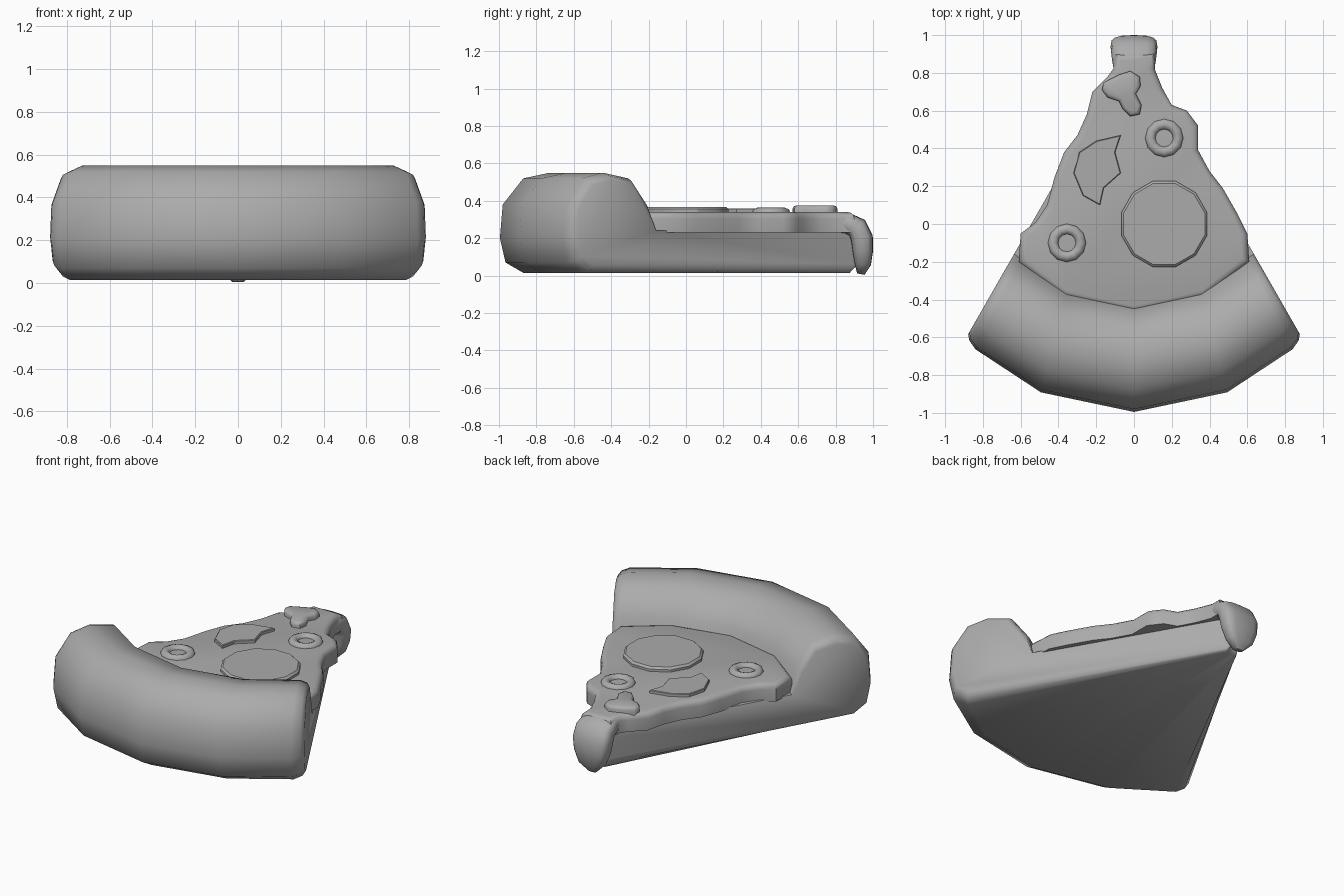
import bpy, bmesh
from math import sin, cos, pi, radians
from mathutils import Vector

default_cube = bpy.data.objects.get("Cube")
if default_cube:
    bpy.data.objects.remove(default_cube, do_unlink=True)

GREY = (0.41, 0.41, 0.41, 1)
grey = bpy.data.materials.new("plain_grey")
grey.use_nodes = True
grey.diffuse_color = GREY
grey.node_tree.nodes["Principled BSDF"].inputs["Base Color"].default_value = GREY


def finish(obj, angle):
    """Give the part its material and smooth shading with sharp edges kept."""
    obj.data.materials.clear()
    obj.data.materials.append(grey)
    bpy.ops.object.select_all(action="DESELECT")
    obj.select_set(True)
    bpy.context.view_layer.objects.active = obj
    bpy.ops.object.shade_smooth_by_angle(angle=radians(angle))


def object_from(bm, name, angle):
    bmesh.ops.recalc_face_normals(bm, faces=bm.faces)
    mesh = bpy.data.meshes.new(name)
    bm.to_mesh(mesh)
    bm.free()
    obj = bpy.data.objects.new(name, mesh)
    bpy.context.collection.objects.link(obj)
    finish(obj, angle)


def loft(name, rings, angle):
    """Skin a row of closed rings and cap both ends."""
    bm = bmesh.new()
    loops = [[bm.verts.new(p) for p in ring] for ring in rings]
    for a, b in zip(loops, loops[1:]):
        for i in range(len(a)):
            j = (i + 1) % len(a)
            bm.faces.new((a[i], a[j], b[j], b[i]))
    bm.faces.new(loops[0])
    bm.faces.new(loops[-1])
    object_from(bm, name, angle)


def slab(name, outline, bottom, top, bevel, segments, angle):
    """Extrude a flat outline upwards and round its upper rim."""
    bm = bmesh.new()
    low = [bm.verts.new((x, y, bottom)) for x, y in outline]
    high = [bm.verts.new((x, y, top)) for x, y in outline]
    bm.faces.new(low)
    rim = bm.faces.new(high)
    for i in range(len(low)):
        j = (i + 1) % len(low)
        bm.faces.new((low[i], low[j], high[j], high[i]))
    bmesh.ops.recalc_face_normals(bm, faces=bm.faces)
    bmesh.ops.bevel(bm, geom=list(rim.edges), offset=bevel, segments=segments,
                    profile=0.5, affect="EDGES")
    object_from(bm, name, angle)


# Dough: one radial profile (radius, height) swept around the tip
APEX = 0.95
profile = [(0.09, 0.015), (1.82, 0.015), (1.915, 0.07), (1.945, 0.2), (1.93, 0.38),
           (1.82, 0.52), (1.68, 0.55), (1.52, 0.52), (1.41, 0.38), (1.375, 0.24),
           (0.12, 0.24), (0.04, 0.2), (0.04, 0.06)]


def section(degrees, scale, shrink):
    """Profile at one angle; shrink pulls the crust in and lifts the bottom."""
    a = radians(degrees)
    ring = []
    for r, z in profile:
        if r > 1.4:
            r, z = 1.66 + (r - 1.66) * shrink, 0.29 + (z - 0.29) * shrink
        elif z < 0.05:
            z = 0.29 + (z - 0.29) * shrink
        ring.append((r * scale * sin(a), APEX - r * scale * cos(a), z))
    return ring


half = [(15, 0.98, 1), (27.5, 0.935, 1), (29.1, 0.93, 0.94), (29.8, 0.93, 0.84)]
steps = [(-a, s, k) for a, s, k in reversed(half)] + [(0, 1, 1)] + half
loft("crust_and_dough", [section(*s) for s in steps], 55)

# Melted cheese sheet with a wavy rim
cheese = [(0, -0.47), (0.375, -0.385), (0.61, -0.2), (0.6, -0.05), (0.55, 0.05),
          (0.47, 0.19), (0.4, 0.28), (0.34, 0.39), (0.34, 0.52), (0.28, 0.6),
          (0.2, 0.63), (0.15, 0.72), (0.11, 0.82), (0.11, 0.9), (-0.1, 0.9),
          (-0.11, 0.82), (-0.14, 0.78), (-0.22, 0.7), (-0.25, 0.58), (-0.3, 0.47),
          (-0.37, 0.38), (-0.42, 0.25), (-0.46, 0.1), (-0.52, 0.01), (-0.6, -0.05),
          (-0.61, -0.2), (-0.375, -0.385)]
slab("cheese", cheese, 0.23, 0.34, 0.035, 3, 45)

# Cheese drip bending over the tip: y, z, half thickness, half width
drip = [(0.78, 0.28, 0.055, 0.1), (0.86, 0.281, 0.057, 0.115), (0.915, 0.255, 0.06, 0.122),
        (0.94, 0.2, 0.06, 0.124), (0.945, 0.13, 0.055, 0.113),
        (0.945, 0.06, 0.044, 0.085), (0.935, 0.008, 0.02, 0.03)]


def rounded(value):
    return abs(value) ** 0.6 * (1 if value > 0 else -1)


turns = [2 * pi * k / 16 for k in range(16)]
rings = []
for i, (y, z, thick, wide) in enumerate(drip):
    before, after = drip[max(i - 1, 0)], drip[min(i + 1, len(drip) - 1)]
    along = Vector((0, after[0] - before[0], after[1] - before[1])).normalized()
    out = Vector((0, -along.z, along.y))
    rings.append([Vector((wide * rounded(cos(t)), y, z)) + out * thick * rounded(sin(t))
                  for t in turns])
loft("cheese_drip", rings, 60)

# Round sausage slice
disc = [(0.16 + 0.235 * cos(pi * k / 6 + pi / 12), 0.235 * sin(pi * k / 6 + pi / 12))
        for k in range(12)]
slab("sausage_slice", disc, 0.32, 0.367, 0.012, 1, 30)

# Olive rings
for side, x, y in (("left", 0.16, 0.455), ("right", -0.355, -0.1)):
    bpy.ops.mesh.primitive_torus_add(location=(x, y, 0.333), major_radius=0.074,
                                     minor_radius=0.03, major_segments=12, minor_segments=8)
    olive = bpy.context.object
    olive.name = side + "_olive_ring"
    finish(olive, 60)

# Mushroom slice
mushroom = [(-0.17, 0.71), (-0.16, 0.75), (-0.08, 0.79), (-0.02, 0.81), (0.03, 0.78),
            (0.035, 0.73), (0.01, 0.69), (0.04, 0.63), (0.03, 0.58), (-0.02, 0.57),
            (-0.06, 0.61), (-0.08, 0.65), (-0.14, 0.67)]
slab("mushroom_slice", mushroom, 0.32, 0.376, 0.02, 2, 60)

# Pepper piece
pepper = [(-0.07, 0.47), (-0.1, 0.38), (-0.07, 0.27), (-0.16, 0.19), (-0.18, 0.1),
          (-0.27, 0.15), (-0.32, 0.27), (-0.29, 0.38), (-0.2, 0.44)]
slab("pepper_piece", pepper, 0.32, 0.36, 0.004, 1, 30)
